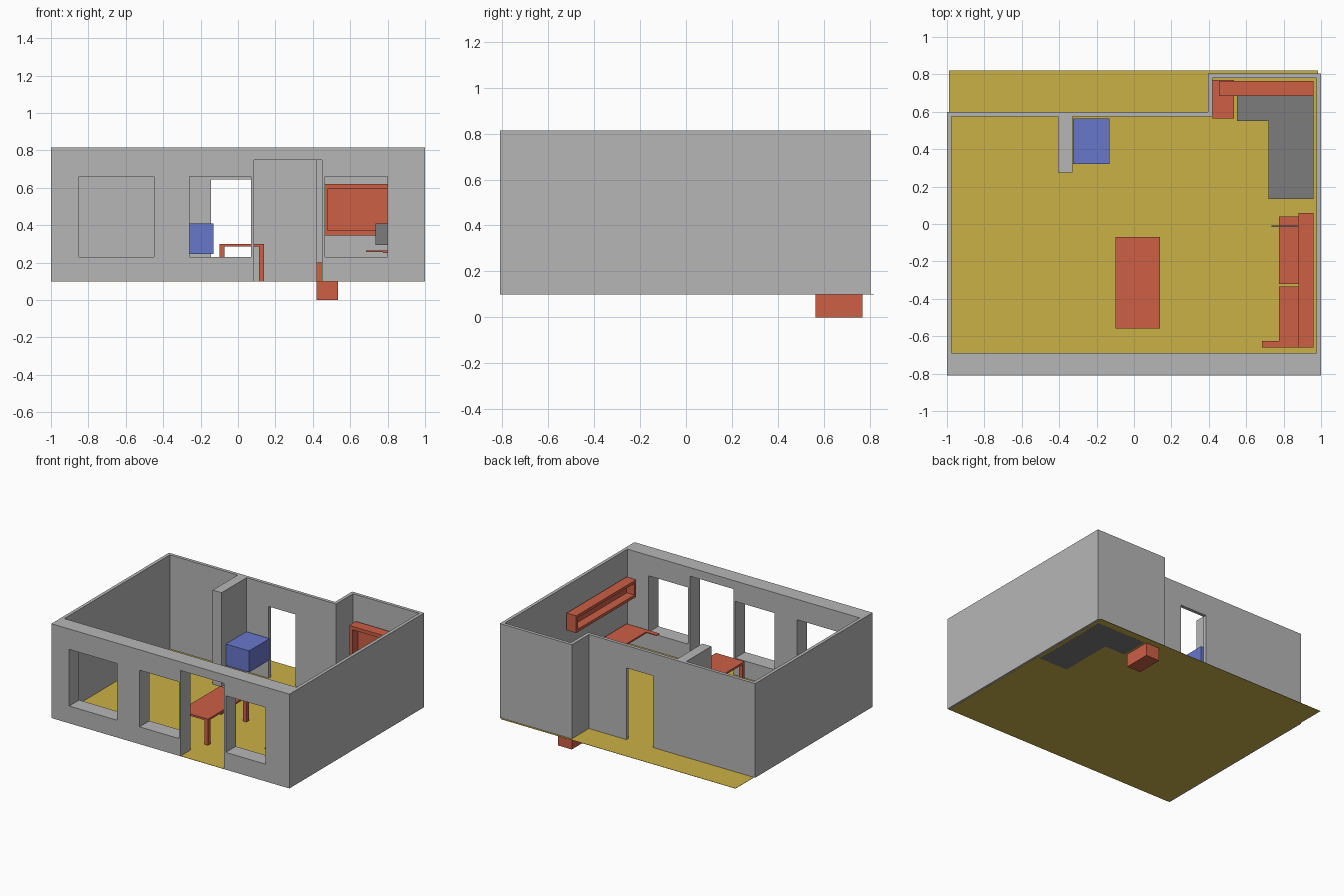
import bpy, bmesh
from mathutils import Vector

if "Cube" in bpy.data.objects:
    bpy.data.objects.remove(bpy.data.objects["Cube"])


def material(name, rgb):
    m = bpy.data.materials.new(name)
    m.diffuse_color = (*rgb, 1)
    m.use_nodes = True
    m.node_tree.nodes["Principled BSDF"].inputs["Base Color"].default_value = m.diffuse_color
    return m


GREY = material("wall_grey", (0.47, 0.47, 0.47))
YELLOW = material("floor_yellow", (0.60, 0.44, 0.063))
RED = material("furniture_red", (0.61, 0.115, 0.062))
BLUE = material("cabinet_blue", (0.14, 0.185, 0.60))
DARK = material("dark_grey", (0.20, 0.20, 0.20))
FLOOR, TOP = 0.10, 0.815


def finish(name, bm, mat):
    bmesh.ops.recalc_face_normals(bm, faces=bm.faces[:])
    me = bpy.data.meshes.new(name)
    bm.to_mesh(me)
    bm.free()
    ob = bpy.data.objects.new(name, me)
    if mat:
        me.materials.append(mat)
    bpy.context.collection.objects.link(ob)
    return ob


def box_mesh(x, y, z):
    bm = bmesh.new()
    bmesh.ops.create_cube(bm, size=1)
    for v in bm.verts:
        v.co = [(r[0] + r[1]) / 2 + c * (r[1] - r[0]) for c, r in zip(v.co, (x, y, z))]
    return bm


def box(name, x, y, z, mat):
    return finish(name, box_mesh(x, y, z), mat)


def extrude_up(bm, faces, height):
    new = bmesh.ops.extrude_face_region(bm, geom=faces)["geom"]
    verts = [g for g in new if isinstance(g, bmesh.types.BMVert)]
    bmesh.ops.translate(bm, vec=(0, 0, height), verts=verts)


def niche_shelf(name, x, y, z, direction, frame, depth):
    """Box with a framed recess on the face looking along direction."""
    bm = box_mesh(x, y, z)
    d = Vector(direction)
    bm.normal_update()
    front = max(bm.faces, key=lambda f: f.normal.dot(d))
    bmesh.ops.inset_region(bm, faces=[front], thickness=frame)
    inner = bmesh.ops.extrude_discrete_faces(bm, faces=[front])["faces"][0]
    bmesh.ops.translate(bm, vec=-d * depth, verts=inner.verts[:])
    return finish(name, bm, RED)


# Floor sheet
box("floor", (-0.99, 0.985), (-0.81, 0.82), (0.099, 0.101), YELLOW)

# Outer walls: ring between two matching outlines, with a rear corner bay
outer = [(-1, -0.81), (1, -0.81), (1, 0.805), (0.395, 0.805), (0.395, 0.6), (-1, 0.6)]
inner = [(-0.975, -0.69), (0.975, -0.69), (0.975, 0.78), (0.42, 0.78), (0.42, 0.575), (-0.975, 0.575)]
bm = bmesh.new()
ov = [bm.verts.new((*p, FLOOR)) for p in outer]
iv = [bm.verts.new((*p, FLOOR)) for p in inner]
ring = [bm.faces.new((ov[i], ov[(i + 1) % 6], iv[(i + 1) % 6], iv[i])) for i in range(6)]
extrude_up(bm, ring, TOP - FLOOR)
walls = finish("walls", bm, GREY)

# Window and door openings: x range, z range, y range
FRONT, BACK = (-0.9, -0.6), (0.5, 0.7)
openings = [
    ((-0.85, -0.45), (0.23, 0.66), FRONT),
    ((-0.26, 0.07), (0.23, 0.66), FRONT),
    ((0.085, 0.45), (0.0, 0.75), FRONT),
    ((0.465, 0.80), (0.23, 0.66), FRONT),
    ((-0.145, 0.08), (0.0, 0.645), BACK),
]
cutters = []
for xr, zr, yr in openings:
    c = box("opening_cutter", xr, yr, zr, None)
    c.hide_render = True
    cutters.append(c)
    mod = walls.modifiers.new("opening", "BOOLEAN")
    mod.operation, mod.solver, mod.object = "DIFFERENCE", "EXACT", c
bpy.context.view_layer.update()
deps = bpy.context.evaluated_depsgraph_get()
cut_mesh = bpy.data.meshes.new_from_object(walls.evaluated_get(deps))
walls.modifiers.clear()
walls.data = cut_mesh
for c in cutters:
    bpy.data.objects.remove(c)

# Short partition
box("partition_wall", (-0.405, -0.33), (0.275, 0.577), (FLOOR, TOP), GREY)

# Wall cabinet beside the partition
box("blue_cabinet", (-0.325, -0.13), (0.32, 0.565), (0.247, 0.41), BLUE)

# Table with four legs
box("table_top", (-0.10, 0.14), (-0.56, -0.07), (0.285, 0.30), RED)
for x in (-0.10, 0.112):
    for y in (-0.56, -0.098):
        box("table_leg", (x, x + 0.028), (y, y + 0.028), (FLOOR, 0.285), RED)

# Low corner unit, an L footprint
pts = [(0.55, 0.55), (0.72, 0.55), (0.72, 0.135), (0.96, 0.135), (0.96, 0.765), (0.55, 0.765)]
bm = bmesh.new()
face = bm.faces.new([bm.verts.new((*p, 0.0985)) for p in pts])
extrude_up(bm, [face], 0.1)
finish("corner_seat", bm, DARK)

# Side block in the rear bay, reaching below the floor
box("side_block", (0.42, 0.535), (0.565, 0.77), (0.0, 0.20), RED)

# Open shelves on the rear and right walls
niche_shelf("rear_shelf", (0.455, 0.96), (0.685, 0.765), (0.345, 0.62), (0, -1, 0), 0.037, 0.065)
niche_shelf("right_shelf", (0.88, 0.96), (-0.66, 0.06), (0.49, 0.62), (-1, 0, 0), 0.03, 0.065)

# Wall desk in two sections, with a narrow return at the front end
box("desk_rear", (0.775, 0.96), (-0.32, 0.04), (0.252, 0.264), RED)
box("desk_front", (0.775, 0.96), (-0.66, -0.335), (0.252, 0.264), RED)
box("desk_return", (0.685, 0.775), (-0.66, -0.625), (0.258, 0.264), RED)

# Thin upright screen on the desk
box("screen", (0.735, 0.875), (-0.016, -0.008), (0.295, 0.41), DARK)
